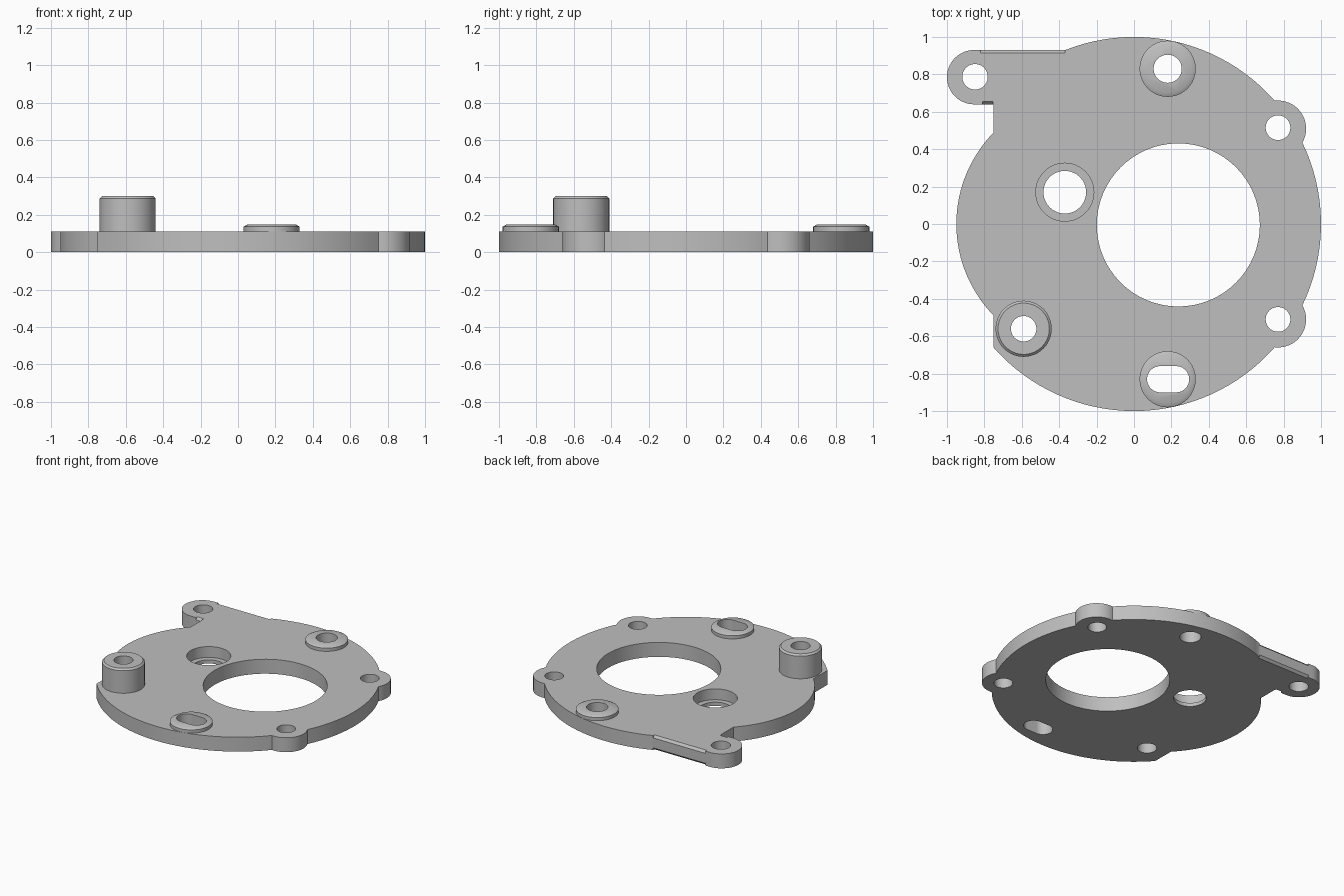
import bpy, bmesh
from math import cos, sin, radians, pi

cube = bpy.data.objects.get("Cube")
if cube:
    bpy.data.objects.remove(cube)

TOP = 0.112  # plate thickness

metal = bpy.data.materials.new("plain grey")
metal.use_nodes = True
metal.diffuse_color = (0.52, 0.52, 0.52, 1)
metal.node_tree.nodes["Principled BSDF"].inputs["Base Color"].default_value = (0.52, 0.52, 0.52, 1)


def arc(cx, cy, r, a0, a1):
    """Points along an arc, one about every three degrees."""
    n = max(4, round(abs(a1 - a0) / 3))
    angles = [radians(a0 + (a1 - a0) * i / n) for i in range(n + 1)]
    return [(cx + r * cos(a), cy + r * sin(a)) for a in angles]


def new_object(name, bm):
    bmesh.ops.remove_doubles(bm, verts=bm.verts, dist=0.0005)
    bmesh.ops.recalc_face_normals(bm, faces=bm.faces)
    mesh = bpy.data.meshes.new(name)
    bm.to_mesh(mesh)
    bm.free()
    mesh.materials.append(metal)
    obj = bpy.data.objects.new(name, mesh)
    bpy.context.collection.objects.link(obj)
    return obj


def prism(name, points, z0, z1):
    """Extrude a flat outline upwards."""
    bm = bmesh.new()
    face = bm.faces.new([bm.verts.new((x, y, z0)) for x, y in points])
    bmesh.ops.remove_doubles(bm, verts=bm.verts, dist=0.0005)
    face = bm.faces[:][0]
    result = bmesh.ops.extrude_face_region(bm, geom=[face], use_keep_orig=True)
    verts = [v for v in result["geom"] if isinstance(v, bmesh.types.BMVert)]
    bmesh.ops.translate(bm, verts=verts, vec=(0, 0, z1 - z0))
    return new_object(name, bm)


def lathe(name, x, y, profile, sides=64):
    """Stack of rings (radius, height), capped at both ends."""
    bm = bmesh.new()
    rings = [[bm.verts.new((x + r * cos(2 * pi * i / sides), y + r * sin(2 * pi * i / sides), z))
              for i in range(sides)] for r, z in profile]
    for low, high in zip(rings, rings[1:]):
        for i in range(sides):
            j = (i + 1) % sides
            bm.faces.new((low[i], low[j], high[j], high[i]))
    bm.faces.new(rings[0])
    bm.faces.new(rings[-1])
    return new_object(name, bm)


def chamfer_cutter(x0, x1, edge_y, side, edge_z, up):
    """Triangular bar that trims a straight edge of the plate."""
    bm = bmesh.new()
    corners = [(edge_y - side * 0.018, edge_z + up * 0.002),
               (edge_y + side * 0.004, edge_z + up * 0.002),
               (edge_y + side * 0.004, edge_z - up * 0.022)]
    ends = [[bm.verts.new((x, y, z)) for y, z in corners] for x in (x0, x1)]
    bm.faces.new(ends[0])
    bm.faces.new(ends[1])
    for i in range(3):
        j = (i + 1) % 3
        bm.faces.new((ends[0][i], ends[0][j], ends[1][j], ends[1][i]))
    return new_object("edge_cutter", bm)


def cut(obj, cutter):
    mod = obj.modifiers.new("cut", "BOOLEAN")
    mod.operation = "DIFFERENCE"
    mod.solver = "EXACT"
    mod.object = cutter
    bpy.context.view_layer.objects.active = obj
    bpy.ops.object.modifier_apply(modifier=mod.name)
    bpy.data.objects.remove(cutter)


def round_hole(x, y, r, z0=-0.1):
    return lathe("hole_cutter", x, y, [(r, z0), (r, 0.5)])


def slot_hole():
    points = arc(0.225, -0.83, 0.07, -90, 90) + arc(0.14, -0.83, 0.07, 90, 270)
    return prism("slot_cutter", points, -0.1, 0.5)


# Plate outline: disc with a flattened left side, two right ears and a left arm
outline = (arc(-0.25, 0, 0.7, 135.6, 224.4)
           + arc(0, 0, 1, 221.4, 318.8)
           + arc(0.77, -0.51, 0.15, -96.9, 30)
           + arc(0, 0, 1, -25.8, 25.8)
           + arc(0.77, 0.51, 0.15, -30, 96.9)
           + arc(0, 0, 1, 41.2, 111.6)
           + arc(-0.855, 0.785, 0.145, 90, 270)
           + [(-0.75, 0.64)])
plate = prism("mounting_plate", outline, 0, TOP)

# Chamfers along the arm's straight edges
for z, up in ((TOP, 1), (0, -1)):
    cut(plate, chamfer_cutter(-0.82, -0.37, 0.93, 1, z, up))
    cut(plate, chamfer_cutter(-0.81, -0.755, 0.64, -1, z, up))

# Through holes, counterbore and slot
for x, y, r in ((0.237, -0.005, 0.436), (-0.37, 0.17, 0.114), (-0.85, 0.787, 0.068),
                (0.77, 0.515, 0.066), (0.77, -0.51, 0.066),
                (0.18, 0.83, 0.075), (-0.59, -0.56, 0.068)):
    cut(plate, round_hole(x, y, r))
cut(plate, round_hole(-0.37, 0.17, 0.155, 0.028))
cut(plate, slot_hole())

# Raised bosses
low_profile = [(0.15, TOP), (0.15, 0.137), (0.128, 0.149)]
back_boss = lathe("back_boss", 0.18, 0.83, low_profile)
cut(back_boss, round_hole(0.18, 0.83, 0.075))
slotted_boss = lathe("slotted_boss", 0.18, -0.83, low_profile)
cut(slotted_boss, slot_hole())
tall_boss = lathe("tall_boss", -0.59, -0.56,
                  [(0.15, TOP), (0.15, 0.287), (0.137, 0.3)])
cut(tall_boss, round_hole(-0.59, -0.56, 0.068))

# Smooth round walls, crisp edges
for obj in (plate, back_boss, slotted_boss, tall_boss):
    bpy.ops.object.select_all(action="DESELECT")
    obj.select_set(True)
    bpy.context.view_layer.objects.active = obj
    bpy.ops.object.shade_smooth_by_angle(angle=radians(32))
